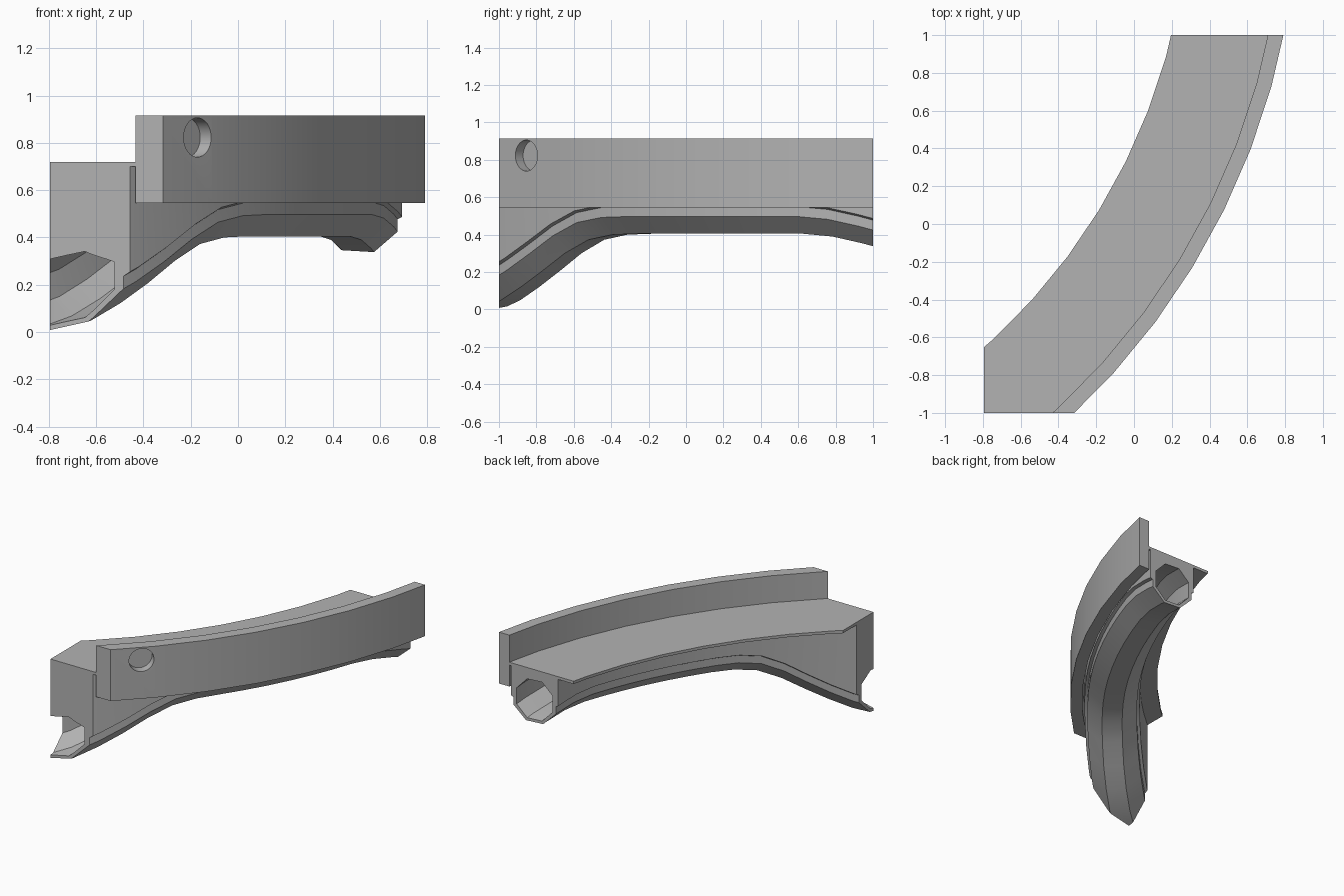
import bpy, bmesh
from math import sin, cos, pi, radians
from mathutils import Matrix, Vector

cube = bpy.data.objects.get("Cube")
if cube:
    bpy.data.objects.remove(cube, do_unlink=True)

CENTRE = Vector((-2.94, 1.76, 0))  # centre of the plan arc
STEP = 5.25                        # degrees per arc segment

grey = bpy.data.materials.new("plain grey")
grey.use_nodes = True
grey.diffuse_color = (0.45, 0.45, 0.45, 1)
grey.node_tree.nodes["Principled BSDF"].inputs["Base Color"].default_value = grey.diffuse_color

# Drop of the duct along the arc: (angle in degrees, height offset)
DROP = [(-63, -.41), (-54, -.41), (-52, -.40), (-50, -.36), (-47.3, -.285), (-45.1, -.215),
        (-42.8, -.13), (-40.4, -.05), (-38.4, -.015), (-36, 0), (-18, 0),
        (-15, -.02), (-12, -.07), (-5, -.19)]


def drop(angle):
    for (a, za), (b, zb) in zip(DROP, DROP[1:]):
        if a <= angle <= b:
            return za + (zb - za) * (angle - a) / (b - a)
    return 0


def make_object(name, bm):
    bmesh.ops.recalc_face_normals(bm, faces=bm.faces)
    mesh = bpy.data.meshes.new(name)
    bm.to_mesh(mesh)
    bm.free()
    mesh.materials.append(grey)
    obj = bpy.data.objects.new(name, mesh)
    bpy.context.collection.objects.link(obj)
    return obj


def sweep(name, profile, steps_per_segment=1):
    """Sweep a (radius, height, follows drop) section round the arc."""
    bm = bmesh.new()
    count = 11 * steps_per_segment
    rings = []
    for i in range(count + 1):
        angle = -63 + i * STEP / steps_per_segment
        c, s = cos(radians(angle)), sin(radians(angle))
        rings.append([bm.verts.new(CENTRE + Vector((r * c, r * s, z + follow * drop(angle))))
                      for r, z, follow in profile])
    n = len(profile)
    for a, b in zip(rings, rings[1:]):
        for j in range(n):
            k = (j + 1) % n
            bm.faces.new((a[j], a[k], b[k], b[j]))
    bm.faces.new(rings[0])
    bm.faces.new(rings[-1])
    return make_object(name, bm)


def boolean(obj, cutter, operation):
    mod = obj.modifiers.new("cut", 'BOOLEAN')
    mod.operation = operation
    mod.solver = 'EXACT'
    mod.object = cutter
    bpy.context.view_layer.update()
    graph = bpy.context.evaluated_depsgraph_get()
    mesh = bpy.data.meshes.new_from_object(obj.evaluated_get(graph))
    obj.modifiers.clear()
    obj.data = mesh


# Clipping block that trims every part square
bm = bmesh.new()
bmesh.ops.create_cube(bm, size=2)
bmesh.ops.scale(bm, vec=(1.3975, 1, 2), verts=bm.verts)
bmesh.ops.translate(bm, vec=(0.6025, 0, 0), verts=bm.verts)
clip = make_object("clip_block", bm)

# Raised outer rim and thin deck
rim = sweep("rim", [(3.73, .545, 0), (3.81, .545, 0), (3.81, .915, 0), (3.73, .915, 0)])
deck = sweep("deck", [(3.23, .70, 0), (3.732, .70, 0), (3.732, .72, 0), (3.23, .72, 0)])

# Web with an octagonal duct along its foot
MID, HALF, LIP = 3.53, .165, .184
half_profile = [(.067, .405, 1), (HALF, .497, 1), (HALF, .55, 1), (LIP, .56, 1), (LIP, .71, 0)]
duct = sweep("duct_web",
             [(MID + r, z, f) for r, z, f in half_profile]
             + [(MID - r, z, f) for r, z, f in reversed(half_profile)], 2)
bore_radius = .14 / cos(pi / 8)
bore = sweep("duct_bore",
             [(MID + bore_radius * cos(pi / 8 + k * pi / 4),
               .565 + bore_radius * sin(pi / 8 + k * pi / 4), 1) for k in range(8)], 2)

# Blind round socket in the rim, drilled towards the arc centre
angle = radians(-43.35)
out = Vector((cos(angle), sin(angle), 0))
bm = bmesh.new()
bmesh.ops.create_cone(bm, cap_ends=True, segments=32, radius1=.083, radius2=.083, depth=.2)
place = Matrix.Translation(CENTRE + out * 3.845 + Vector((0, 0, .823)))
bmesh.ops.transform(bm, verts=bm.verts,
                    matrix=place @ out.to_track_quat('Z', 'Y').to_matrix().to_4x4())
socket = make_object("socket_cutter", bm)

boolean(duct, bore, 'DIFFERENCE')
boolean(rim, socket, 'DIFFERENCE')
for part in (rim, deck, duct):
    boolean(part, clip, 'INTERSECT')

for helper in (clip, bore, socket):
    bpy.data.objects.remove(helper, do_unlink=True)

# Smooth the curved runs, keep the corners sharp
bpy.ops.object.select_all(action='DESELECT')
for part in (rim, deck, duct):
    part.select_set(True)
bpy.context.view_layer.objects.active = rim
bpy.ops.object.shade_smooth_by_angle(angle=radians(30))
